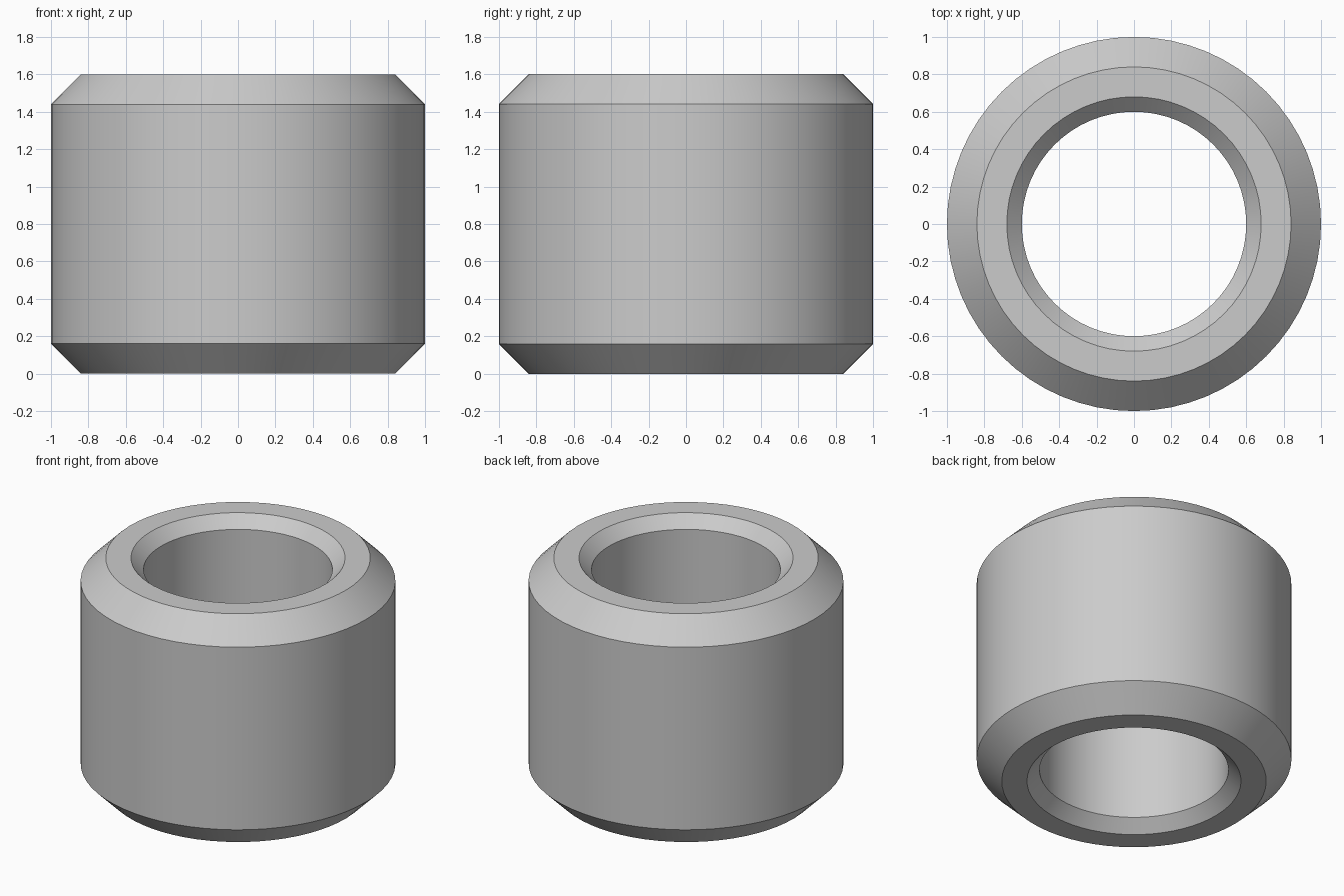
import bpy
import bmesh
import math

cube = bpy.data.objects.get("Cube")
if cube:
    bpy.data.objects.remove(cube, do_unlink=True)

SEGMENTS = 64
HEIGHT = 1.6
OUTER, BORE = 1.0, 0.6
OUTER_CHAMFER, BORE_CHAMFER = 0.16, 0.08

# Plain grey metal
metal = bpy.data.materials.new("grey metal")
metal.use_nodes = True
grey = (0.6, 0.6, 0.6, 1.0)
metal.diffuse_color = grey
metal.node_tree.nodes["Principled BSDF"].inputs["Base Color"].default_value = grey

# Closed cross-section (radius, height): lower half, then its mirror
lower = [
    (BORE, BORE_CHAMFER),
    (BORE + BORE_CHAMFER, 0),
    (OUTER - OUTER_CHAMFER, 0),
    (OUTER, OUTER_CHAMFER),
]
profile = lower + [(r, HEIGHT - z) for r, z in reversed(lower)]

# Revolve the section into a chamfered bushing
bm = bmesh.new()
verts = [bm.verts.new((r, 0, z)) for r, z in profile]
edges = [bm.edges.new((v, verts[i - 1])) for i, v in enumerate(verts)]
bmesh.ops.spin(bm, geom=verts + edges, cent=(0, 0, 0), axis=(0, 0, 1),
               angle=math.tau, steps=SEGMENTS, use_merge=True)
bmesh.ops.remove_doubles(bm, verts=bm.verts, dist=0.0001)
bmesh.ops.recalc_face_normals(bm, faces=bm.faces)

mesh = bpy.data.meshes.new("bushing")
bm.to_mesh(mesh)
bm.free()
mesh.materials.append(metal)
bushing = bpy.data.objects.new("bushing", mesh)
bpy.context.collection.objects.link(bushing)

# Smooth round walls with crisp chamfer edges
bpy.ops.object.select_all(action="DESELECT")
bushing.select_set(True)
bpy.context.view_layer.objects.active = bushing
bpy.ops.object.shade_smooth_by_angle(angle=math.radians(30))
